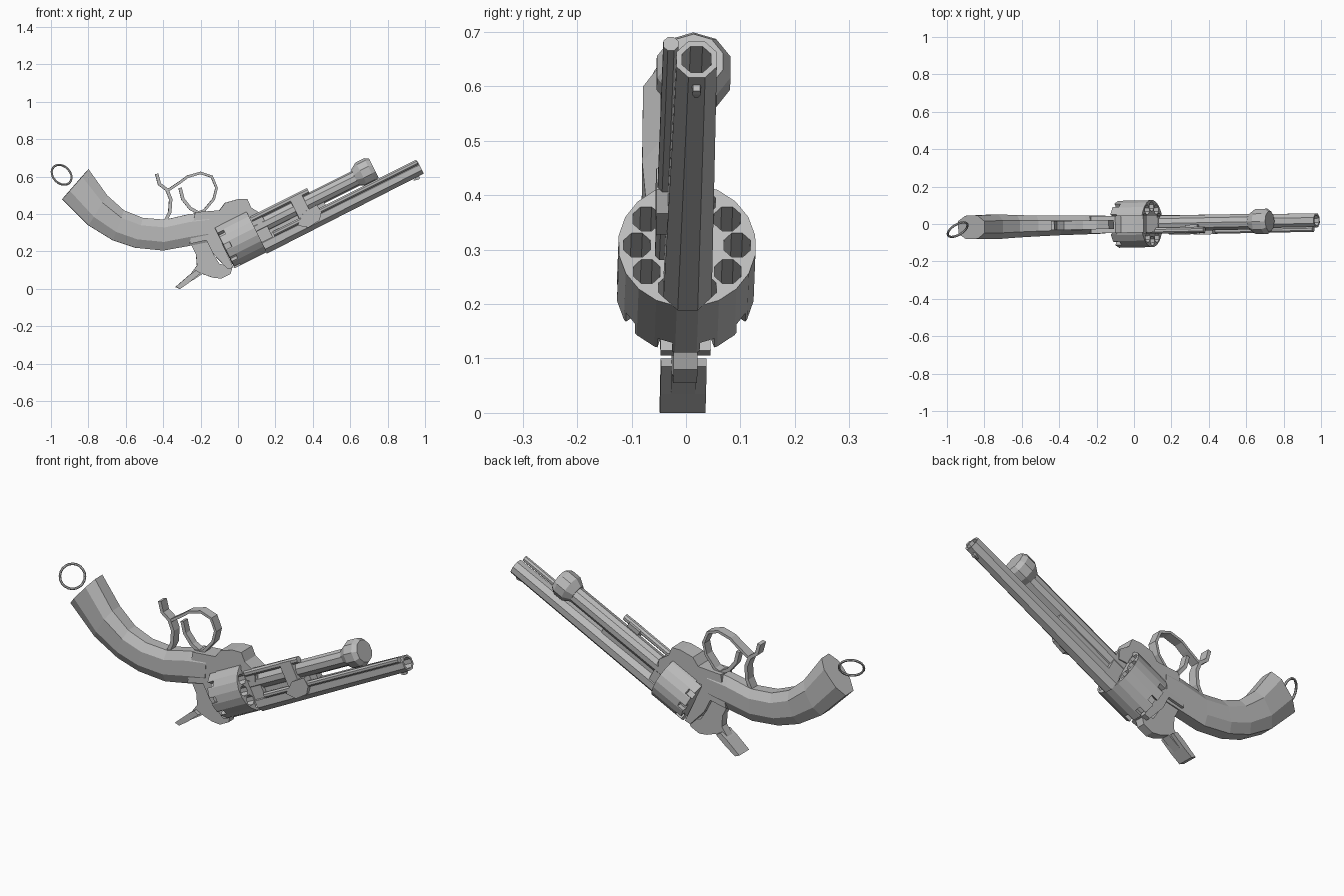
import bpy, bmesh, math
from mathutils import Matrix, Vector

cube = bpy.data.objects.get("Cube")
if cube:
    bpy.data.objects.remove(cube, do_unlink=True)

steel = bpy.data.materials.new("grey_steel")
steel.use_nodes = True
GREY = (0.5, 0.5, 0.5, 1)
steel.diffuse_color = GREY
steel.node_tree.nodes["Principled BSDF"].inputs["Base Color"].default_value = GREY

TILT = math.atan(0.5)   # barrel pitch
YAW = 0.02              # slight turn of the whole piece
C, S = math.cos(TILT), math.sin(TILT)


def axis_point(u, v, y=0.0):
    """Point at u along the barrel and v across it."""
    return Vector((u * C - v * S, y, u * S + v * C))


def finish(name, bm):
    bmesh.ops.recalc_face_normals(bm, faces=bm.faces)
    mesh = bpy.data.meshes.new(name)
    bm.to_mesh(mesh)
    bm.free()
    mesh.materials.append(steel)
    obj = bpy.data.objects.new(name, mesh)
    obj.rotation_euler.z = YAW
    bpy.context.collection.objects.link(obj)
    return obj


def skin(bm, rings):
    """Join equal rings of points with quads and cap both ends."""
    rows = [[bm.verts.new(p) for p in ring] for ring in rings]
    n = len(rows[0])
    for a, b in zip(rows, rows[1:]):
        for i in range(n):
            j = (i + 1) % n
            bm.faces.new((a[i], a[j], b[j], b[i]))
    bm.faces.new(rows[0])
    bm.faces.new(rows[-1])


def prism(name, outline, y0, y1):
    bm = bmesh.new()
    skin(bm, [[(x, y, z) for x, z in outline] for y in (y0, y1)])
    return finish(name, bm)


def axis_prism(name, outline, y0, y1):
    pts = [axis_point(u, v) for u, v in outline]
    return prism(name, [(p.x, p.z) for p in pts], y0, y1)


def box_outline(u0, u1, v0, v1):
    return [(u0, v0), (u1, v0), (u1, v1), (u0, v1)]


def turned_rings(v, y, profile, sides):
    step = math.tau / sides
    return [[axis_point(u, v + r * math.sin((i + 0.5) * step),
                        y + r * math.cos((i + 0.5) * step))
             for i in range(sides)] for u, r in profile]


def turned(name, v, y, profile, sides=8):
    bm = bmesh.new()
    skin(bm, turned_rings(v, y, profile, sides))
    return finish(name, bm)


def strip(name, path, thick, half_width):
    """Bent flat bar following a path in the side plane."""
    pts = [Vector(p) for p in path]
    left, right = [], []
    for i, p in enumerate(pts):
        d = (pts[min(i + 1, len(pts) - 1)] - pts[max(i - 1, 0)]).normalized()
        n = Vector((-d.y, d.x)) * thick
        left.append(p + n)
        right.append(p - n)
    bm = bmesh.new()
    skin(bm, [[(a.x, -half_width, a.y), (a.x, half_width, a.y),
               (b.x, half_width, b.y), (b.x, -half_width, b.y)]
              for a, b in zip(left, right)])
    return finish(name, bm)


# Drum with chambers and rear notches
DRUM_V, DRUM_BACK, DRUM_FRONT, CHAMBERS = 0.2325, 0.034, 0.224, 10
drum = turned("drum", DRUM_V, 0, [(DRUM_BACK, 0.127), (DRUM_FRONT, 0.127)], 20)
bm = bmesh.new()
for i in range(CHAMBERS):
    a = math.tau * i / CHAMBERS
    skin(bm, turned_rings(DRUM_V + 0.092 * math.sin(a), 0.092 * math.cos(a),
                          [(0.12, 0.0265), (0.25, 0.0265)], 8))
    rings = []
    for u in (0.0, 0.07):
        ring = []
        for r, t in ((0.10, -0.014), (0.15, -0.014), (0.15, 0.014), (0.10, 0.014)):
            ring.append(axis_point(u, DRUM_V + r * math.sin(a) + t * math.cos(a),
                                   r * math.cos(a) - t * math.sin(a)))
        rings.append(ring)
    skin(bm, rings)
cutter = finish("drum_cutter", bm)
cutter.hide_render = True
mod = drum.modifiers.new("chambers", 'BOOLEAN')
mod.operation, mod.solver, mod.object = 'DIFFERENCE', 'EXACT', cutter
bpy.context.view_layer.objects.active = drum
bpy.ops.object.modifier_apply(modifier=mod.name)
bpy.data.objects.remove(cutter, do_unlink=True)

# Barrels and rods
turned("main_barrel", 0.144, 0, [(0.222, 0.048), (1.164, 0.04), (1.164, 0.029),
                                 (1.0, 0.029)])
turned("second_barrel", 0.247, 0, [(0.2, 0.044), (0.85, 0.044)], 10)
turned("second_barrel_knob", 0.253, 0, [(0.825, 0.046), (0.865, 0.071),
                                        (0.915, 0.071), (0.938, 0.056)], 10)
turned("loading_rod", 0.178, -0.047, [(0.3, 0.015), (1.16, 0.015)])
turned("side_rod", 0.302, -0.038, [(0.23, 0.017), (0.57, 0.017)])
turned("front_sight", 0.1, 0, [(1.1, 0.004), (1.125, 0.012), (1.135, 0.009)], 4)

# Joints between the barrels
axis_prism("barrel_web", box_outline(0.225, 0.62, 0.14, 0.25), -0.02, 0.02)
axis_prism("barrel_block", box_outline(0.222, 0.29, 0.14, 0.3), -0.04, 0.04)
axis_prism("rod_bracket", box_outline(0.46, 0.53, 0.15, 0.31), -0.055, -0.01)
prism("lever_lug", [(0.35, 0.41), (0.42, 0.45), (0.445, 0.41), (0.435, 0.366),
                    (0.375, 0.328), (0.318, 0.339)], -0.063, -0.02)

# Frame around the drum
prism("frame", [(-0.23, 0.41), (-0.10, 0.42), (-0.07, 0.46), (0, 0.48), (0.05, 0.48),
                (0.07, 0.435), (0.125, 0.40), (0.13, 0.345), (-0.12, 0.33),
                (-0.08, 0.23), (-0.025, 0.115), (-0.055, 0.105), (-0.135, 0.19),
                (-0.17, 0.26), (-0.26, 0.24)], -0.046, 0.046)

# Curved grip, lofted from upper and lower edges with a half width
grip_sections = [
    ((-0.80, 0.64), (-0.94, 0.48), 0.062), ((-0.70, 0.50), (-0.80, 0.34), 0.066),
    ((-0.61, 0.42), (-0.67, 0.26), 0.06), ((-0.51, 0.38), (-0.55, 0.22), 0.056),
    ((-0.39, 0.37), (-0.40, 0.205), 0.052), ((-0.26, 0.40), (-0.26, 0.23), 0.05),
    ((-0.15, 0.41), (-0.16, 0.25), 0.048)]
bm = bmesh.new()
rings = []
for top, bottom, half in grip_sections:
    top, bottom = Vector(top), Vector(bottom)
    ring = []
    for y, t in ((0.5, 0), (1, 0.25), (1, 0.72), (0.55, 1),
                 (-0.55, 1), (-1, 0.72), (-1, 0.25), (-0.5, 0)):
        p = top.lerp(bottom, t)
        ring.append((p.x, y * half, p.y))
    rings.append(ring)
skin(bm, rings)
finish("grip", bm)

# Hammer and its wide spur
prism("hammer", [(-0.04, 0.08), (-0.09, 0.055), (-0.135, 0.06), (-0.19, 0.08),
                 (-0.26, 0.035), (-0.26, 0.07), (-0.22, 0.125), (-0.225, 0.185),
                 (-0.25, 0.235), (-0.17, 0.26), (-0.135, 0.19), (-0.1, 0.135),
                 (-0.03, 0.115)], -0.022, 0.022)
prism("hammer_spur", [(-0.2, 0.085), (-0.26, 0.035), (-0.31, 0), (-0.335, 0.01),
                      (-0.26, 0.075), (-0.225, 0.1)], -0.042, 0.042)

# Trigger, guard and finger rest
strip("finger_rest", [(-0.435, 0.615), (-0.42, 0.56), (-0.38, 0.53), (-0.36, 0.48),
                      (-0.365, 0.41), (-0.39, 0.36)], 0.009, 0.024)
strip("trigger_guard", [(-0.37, 0.53), (-0.31, 0.57), (-0.27, 0.60), (-0.20, 0.62),
                        (-0.14, 0.6), (-0.115, 0.54), (-0.13, 0.48), (-0.18, 0.42),
                        (-0.22, 0.405)], 0.007, 0.024)
strip("trigger", [(-0.31, 0.54), (-0.295, 0.48), (-0.255, 0.43), (-0.2, 0.4)], 0.009, 0.018)

# Lanyard ring
bpy.ops.mesh.primitive_torus_add(major_radius=0.06, minor_radius=0.006,
                                 major_segments=20, minor_segments=6)
ring = bpy.context.object
ring.name = "lanyard_ring"
ring.data.materials.append(steel)
turn = Vector((0.46, -0.76, 0.46)).to_track_quat('Z', 'Y').to_matrix().to_4x4()
ring.matrix_world = Matrix.Translation((-0.943, -0.03, 0.61)) @ turn
